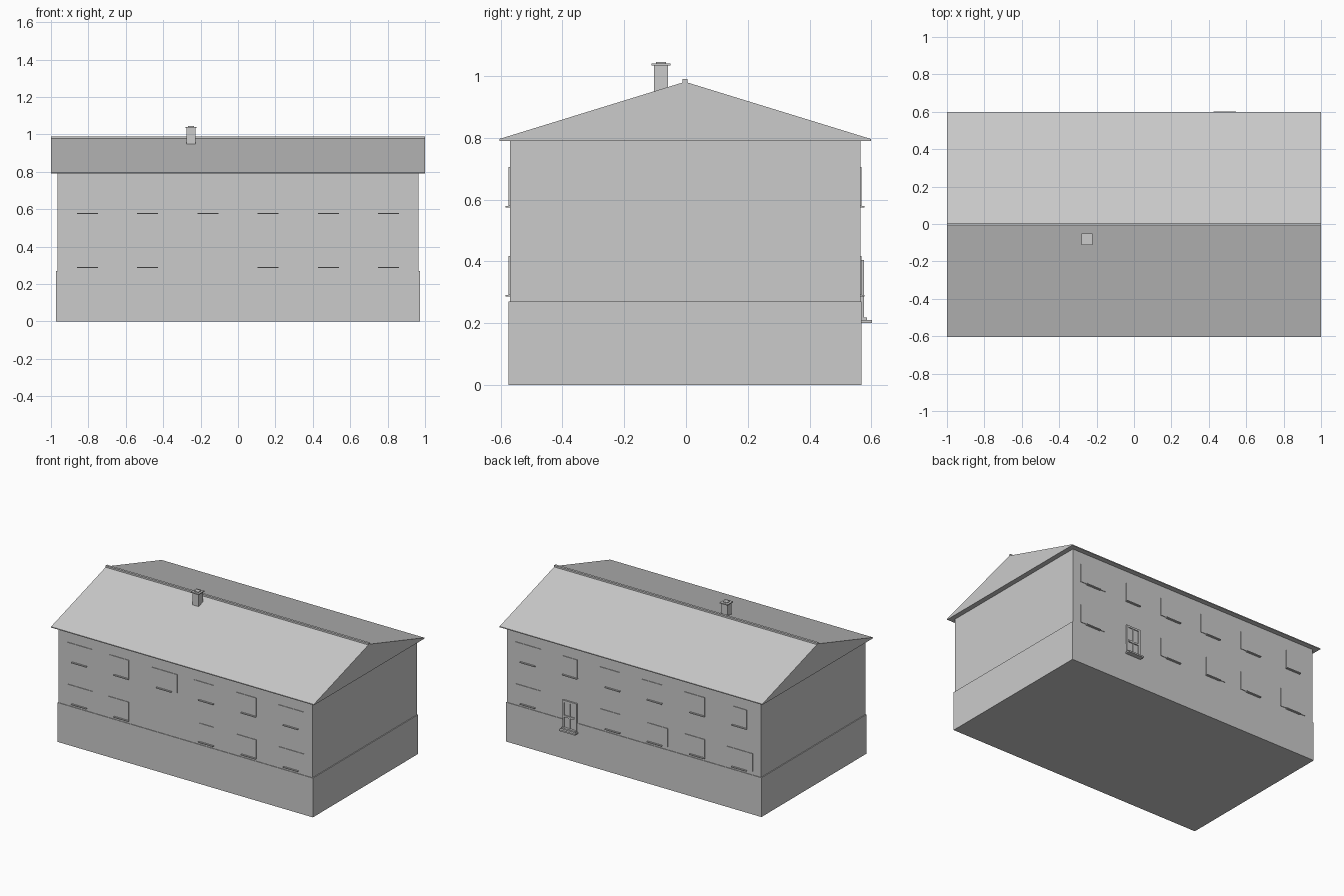
import bpy

cube = bpy.data.objects.get("Cube")
if cube:
    bpy.data.objects.remove(cube, do_unlink=True)

grey = bpy.data.materials.new("plain grey")
grey.use_nodes = True
grey.diffuse_color = (0.6, 0.6, 0.6, 1)
grey.node_tree.nodes["Principled BSDF"].inputs["Base Color"].default_value = (0.6, 0.6, 0.6, 1)

MID_Y = -0.003
WALL = 0.567          # half depth of the walls
COLUMNS = [-0.805, -0.485, -0.16, 0.16, 0.485, 0.805]


def make(name, verts, faces):
    mesh = bpy.data.meshes.new(name)
    mesh.from_pydata(verts, [], faces)
    mesh.materials.append(grey)
    obj = bpy.data.objects.new(name, mesh)
    bpy.context.collection.objects.link(obj)
    return obj


def extrude_x(name, profile, x0, x1):
    """Closed prism along x from an anticlockwise (y, z) profile."""
    n = len(profile)
    verts = [(x, y, z) for x in (x0, x1) for y, z in profile]
    faces = [tuple(range(n))[::-1], tuple(range(n, 2 * n))]
    faces += [(i, (i + 1) % n, n + (i + 1) % n, n + i) for i in range(n)]
    return make(name, verts, faces)


def box(name, x0, x1, y0, y1, z0, z1):
    y0, y1 = sorted((y0, y1))
    return extrude_x(name, [(y0, z0), (y1, z0), (y1, z1), (y0, z1)], x0, x1)


# Plinth, walls and closed gable roof
box("plinth", -0.972, 0.972, MID_Y - 0.571, MID_Y + 0.571, 0, 0.27)
box("walls", -0.966, 0.966, MID_Y - WALL, MID_Y + WALL, 0.27, 0.792)
eave = 0.601
extrude_x("roof", [(MID_Y - eave, 0.79), (MID_Y + eave, 0.79), (MID_Y + eave, 0.796),
                   (MID_Y, 0.981), (MID_Y - eave, 0.796)], -1, 1)
box("ridge_cap", -1, 1, MID_Y - 0.008, MID_Y + 0.008, 0.972, 0.99)

# Chimney with cap and flue
box("chimney_stack", -0.275, -0.227, -0.104, -0.058, 0.93, 1.033)
box("chimney_cap", -0.281, -0.221, -0.111, -0.05, 1.033, 1.04)
box("chimney_flue", -0.267, -0.235, -0.097, -0.065, 1.04, 1.045)


def window(name, x, side, z, shutters):
    """Thin window plate, sill, and shutters: L towards -x, R towards +x, B both."""
    face = MID_Y + side * WALL
    out = face + side * 0.004
    box(name + "_pane", x - 0.054, x + 0.054, face - side * 0.002, out, z, z + 0.125)
    box(name + "_sill", x - 0.056, x + 0.056, face - side * 0.002, face + side * 0.014, z - 0.006, z)
    for mark, sign in (("L", -1), ("R", 1)):
        if shutters in (mark, "B"):
            a, b = sorted((x + sign * 0.054, x + sign * 0.098))
            box(name + "_shutter", a, b, face - side * 0.002, out, z, z + 0.125)


# Window rows, one mark per column ("x" leaves a gap, "n" has no shutters)
ROWS = [("front_upper", -1, 0.58, "BLBLLB"), ("front_lower", -1, 0.292, "BLxnLB"),
        ("back_upper", 1, 0.58, "nRRRnB"), ("back_lower", 1, 0.292, "BRLRxB")]
for row, side, z, marks in ROWS:
    for x, mark in zip(COLUMNS, marks):
        if mark != "x":
            window(row + "_window", x, side, z, mark)

# Back door: panel, frame bars and two steps
door_x, half = 0.485, 0.054
face = MID_Y + WALL
box("door_panel", door_x - half, door_x + half, face - 0.005, face + 0.005, 0.21, 0.4)
for x in (door_x - half, door_x + half - 0.014):
    box("door_jamb", x, x + 0.014, face, face + 0.011, 0.21, 0.405)
box("door_mullion", door_x - 0.005, door_x + 0.005, face, face + 0.009, 0.21, 0.4)
box("door_head", door_x - half, door_x + half, face, face + 0.011, 0.392, 0.405)
box("door_rail", door_x - half + 0.014, door_x + half - 0.014, face, face + 0.012, 0.29, 0.303)
box("door_threshold", door_x - half, door_x + half, face, face + 0.022, 0.21, 0.219)
box("door_step", door_x - 0.06, door_x + 0.06, face, 0.602, 0.2, 0.21)
